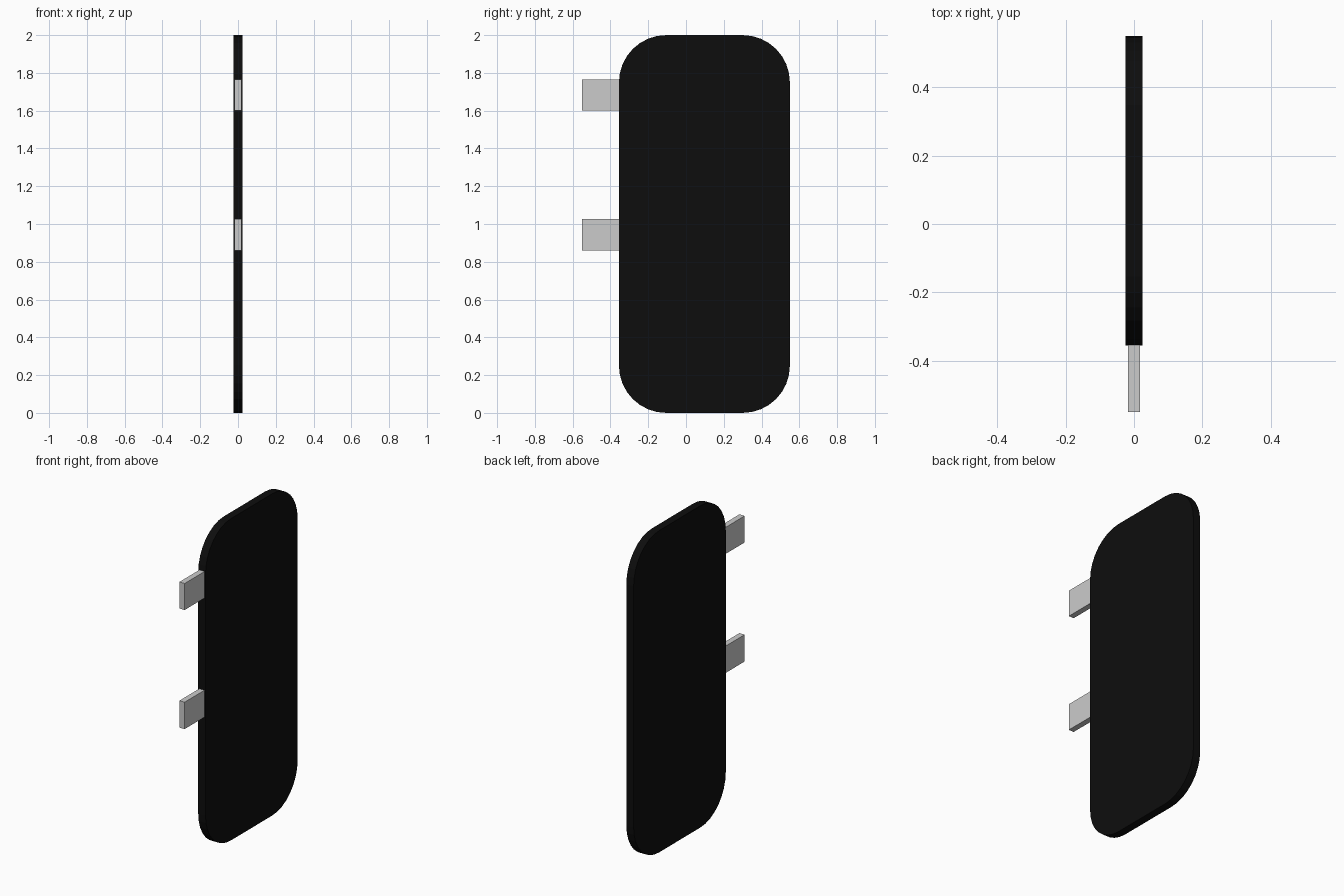
import bpy, bmesh, math

if "Cube" in bpy.data.objects:
    bpy.data.objects.remove(bpy.data.objects["Cube"])

Y0, Y1, H, R, T = -0.355, 0.55, 2.0, 0.25, 0.05
SEG = 8  # segments per rounded corner


def add_object(name, bm):
    bmesh.ops.recalc_face_normals(bm, faces=bm.faces)
    mesh = bpy.data.meshes.new(name)
    bm.to_mesh(mesh)
    bm.free()
    obj = bpy.data.objects.new(name, mesh)
    bpy.context.collection.objects.link(obj)
    return obj


# Rounded panel: outline in the YZ plane, extruded along X
bm = bmesh.new()
corners = [(Y1 - R, H - R), (Y0 + R, H - R), (Y0 + R, R), (Y1 - R, R)]
outline = []
for i, (cy, cz) in enumerate(corners):
    for s in range(SEG + 1):
        a = math.pi / 2 * (i + s / SEG)
        outline.append(bm.verts.new((-T / 2, cy + R * math.cos(a), cz + R * math.sin(a))))
face = bm.faces.new(outline)
ext = bmesh.ops.extrude_face_region(bm, geom=[face], use_keep_orig=True)
moved = [g for g in ext["geom"] if isinstance(g, bmesh.types.BMVert)]
bmesh.ops.translate(bm, verts=moved, vec=(T, 0, 0))
panel = add_object("panel", bm)

black = bpy.data.materials.new("black")
black.diffuse_color = (0.004, 0.004, 0.004, 1)
black.use_nodes = True
black.node_tree.nodes["Principled BSDF"].inputs["Base Color"].default_value = black.diffuse_color
panel.data.materials.append(black)

# Two mounting tabs on the front edge
for name, z0, z1 in (("upper_tab", 1.60, 1.765), ("lower_tab", 0.86, 1.027)):
    bm = bmesh.new()
    bmesh.ops.create_cube(bm, size=1)
    y0, y1 = -0.55, Y0 + 0.01
    for v in bm.verts:
        v.co = (v.co.x * 0.036,
                y0 + (v.co.y + 0.5) * (y1 - y0),
                z0 + (v.co.z + 0.5) * (z1 - z0))
    add_object(name, bm)
